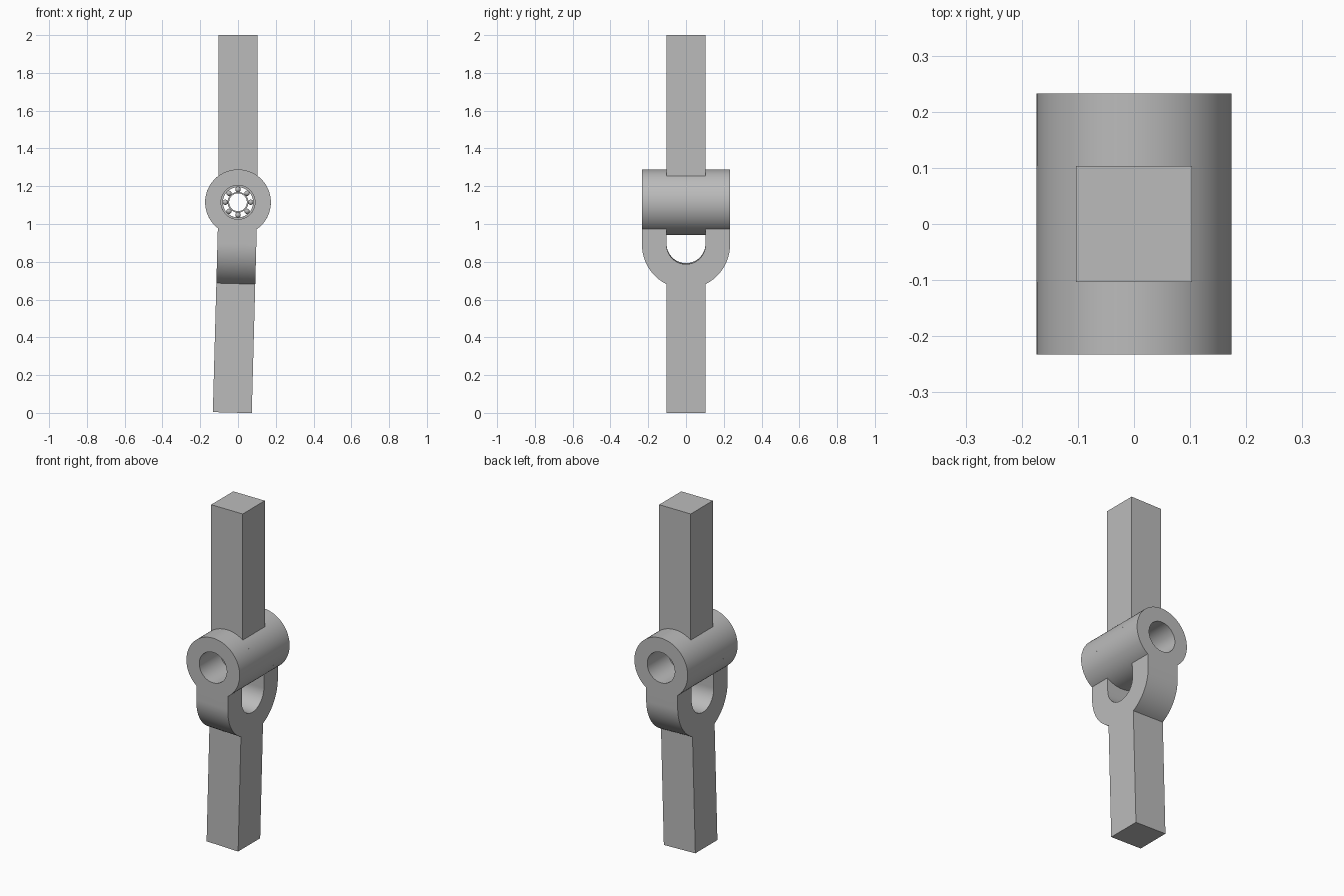
import bpy, bmesh
from math import sin, cos, pi, asin, radians
from mathutils import Matrix, Vector

cube = bpy.data.objects.get("Cube")
if cube:
    bpy.data.objects.remove(cube)

PIVOT = 1.115      # height of the hinge axis
HALF = 0.103       # half width of the square bars
LUG = 0.174        # barrel radius
OUT = 0.233        # half length of the barrel
BORE = 0.09        # bore radius
BEND = -0.222      # centre of the fork's curve below the axis
TILT = radians(1.55)

grey = bpy.data.materials.new("plain_grey")
grey.use_nodes = True
colour = (0.5, 0.5, 0.5, 1)
grey.diffuse_color = colour
grey.node_tree.nodes["Principled BSDF"].inputs["Base Color"].default_value = colour


def arc(radius, start, end, steps, centre=0):
    angles = [start + (end - start) * i / steps for i in range(steps + 1)]
    return [(radius * cos(a), centre + radius * sin(a)) for a in angles]


def add_object(name, bm):
    bmesh.ops.recalc_face_normals(bm, faces=bm.faces)
    mesh = bpy.data.meshes.new(name)
    bm.to_mesh(mesh)
    bm.free()
    mesh.materials.append(grey)
    obj = bpy.data.objects.new(name, mesh)
    bpy.context.collection.objects.link(obj)
    obj.location.z = PIVOT
    return obj


def prism(name, profile, axis, low, high):
    """Extrude an outline, drawn across x or y and up z, along the other axis."""
    bm = bmesh.new()
    place = (lambda u, v: (low, u, v)) if axis == "x" else (lambda u, v: (u, low, v))
    face = bm.faces.new([bm.verts.new(place(u, v)) for u, v in profile])
    new = bmesh.ops.extrude_face_region(bm, geom=[face])["geom"]
    shift = Vector((high - low, 0, 0)) if axis == "x" else Vector((0, high - low, 0))
    bmesh.ops.translate(bm, vec=shift, verts=[v for v in new if isinstance(v, bmesh.types.BMVert)])
    return add_object(name, bm)


def combine(obj, tool, operation):
    mod = obj.modifiers.new(operation.lower(), "BOOLEAN")
    mod.operation, mod.object, mod.solver = operation, tool, "EXACT"
    bpy.context.view_layer.objects.active = obj
    bpy.ops.object.modifier_apply(modifier=mod.name)
    bpy.data.objects.remove(tool)


def circle(radius, steps=64):
    return arc(radius, 0, 2 * pi, steps)[:-1]


def cut_bore(obj):
    combine(obj, prism("bore_cutter", circle(BORE), "y", -0.4, 0.4), "DIFFERENCE")


# Upper arm: square bar growing out of the middle of the barrel
neck = pi / 2 - asin(HALF / LUG)
keyhole = [(HALF, 2 - PIVOT), (-HALF, 2 - PIVOT)] + arc(LUG, pi - neck, 2 * pi + neck, 64)
upper_arm = prism("upper_arm", keyhole, "y", -HALF, HALF)
cut_bore(upper_arm)

# Lower arm: square bar opening into a rounded fork
shoulder = asin(HALF / OUT)
fork = [(OUT, 0)] + arc(OUT, 0, -pi / 2 + shoulder, 20, BEND)
fork += [(HALF, 0.001 - PIVOT), (-HALF, 0.001 - PIVOT)]
fork += arc(OUT, -pi / 2 - shoulder, -pi, 20, BEND) + [(-OUT, 0), (-HALF, 0)]
fork += arc(HALF, -pi, 0, 32, BEND) + [(HALF, 0)]
lower_arm = prism("lower_fork", fork, "x", -HALF, HALF)
for side in (-1, 1):
    low, high = sorted((side * HALF, side * OUT))
    combine(lower_arm, prism("lug", circle(LUG), "y", low, high), "UNION")
cut_bore(lower_arm)
lower_arm.rotation_euler.y = TILT


# Bearing rings set deep in the bore
def ring(name, inner, outer, half):
    obj = prism(name, circle(outer, 48), "y", -half, half)
    combine(obj, prism("ring_cutter", circle(inner, 48), "y", -0.3, 0.3), "DIFFERENCE")
    return obj


outer_race = ring("bearing_outer_race", 0.08, BORE, 0.04)
inner_race = ring("bearing_inner_race", 0.047, 0.055, 0.04)

# Bearing balls between the rings
bm = bmesh.new()
for x, z in circle(0.0675, 8):
    bmesh.ops.create_uvsphere(bm, u_segments=16, v_segments=8, radius=0.014,
                              matrix=Matrix.Translation((x, 0, z)))
balls = add_object("bearing_balls", bm)

# Smooth round surfaces, crisp edges
for obj in (upper_arm, lower_arm, outer_race, inner_race, balls):
    bpy.ops.object.select_all(action="DESELECT")
    obj.select_set(True)
    bpy.context.view_layer.objects.active = obj
    bpy.ops.object.shade_smooth_by_angle(angle=radians(30))
